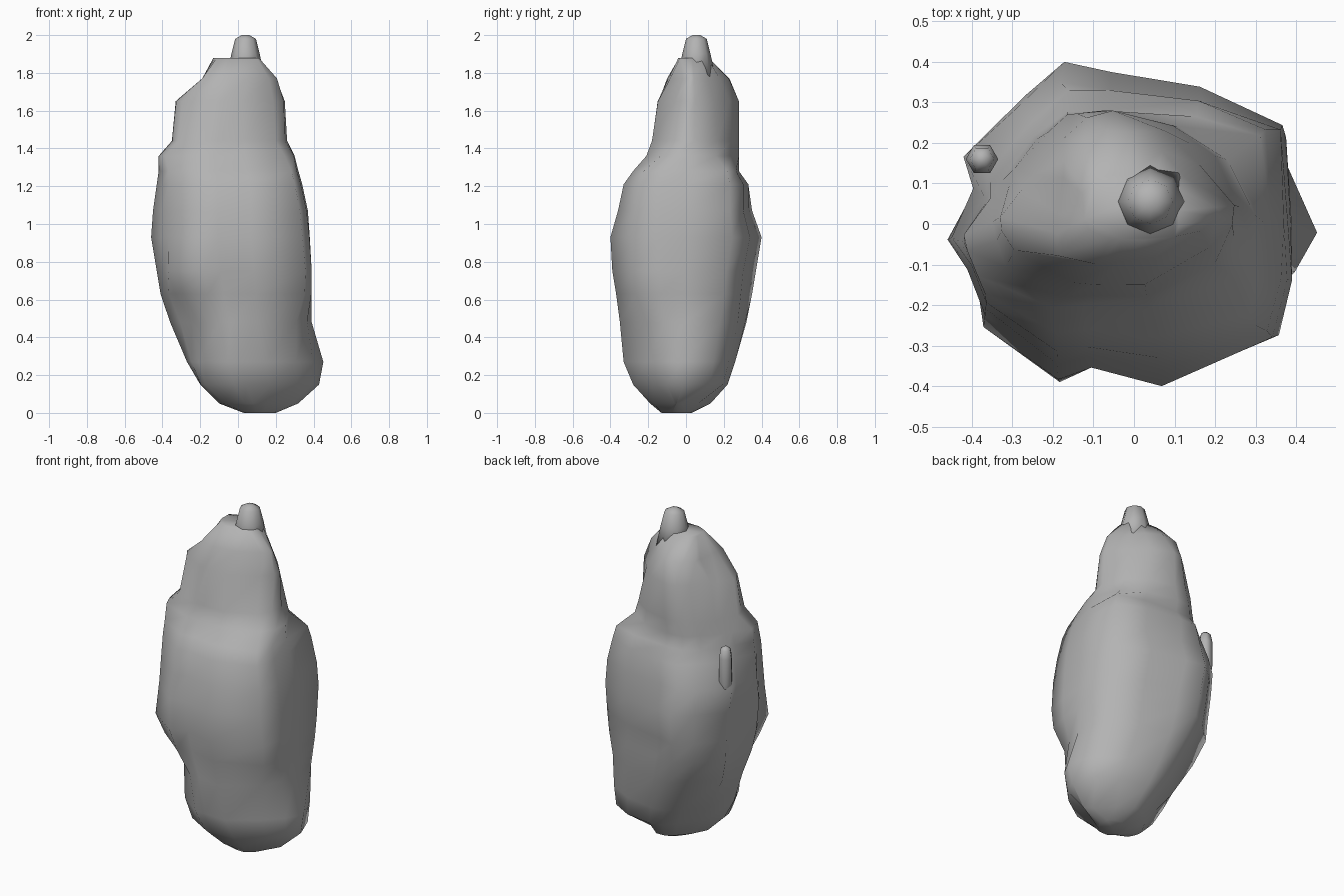
import bpy, bmesh
from math import cos, sin, tau
from mathutils import Vector

cube = bpy.data.objects.get("Cube")
if cube:
    bpy.data.objects.remove(cube, do_unlink=True)

stone = bpy.data.materials.new("stone grey")
stone.use_nodes = True
stone.diffuse_color = (0.45, 0.45, 0.45, 1)
stone.node_tree.nodes["Principled BSDF"].inputs["Base Color"].default_value = (0.45, 0.45, 0.45, 1)

# Craggy outline of the boulder at its widest, seen from above
OUTLINE = [(.37, .0), (.375, .25), (.2, .33), (-.02, .36), (-.15, .4), (-.26, .33),
           (-.41, .2), (-.36, .1), (-.46, -.045), (-.4, -.13), (-.38, -.26),
           (-.17, -.4), (-.07, -.35), (.11, -.4), (.36, -.29), (.375, -.14)]

# Eight directions around the rock, starting at +x and turning to +y
COMPASS = [Vector(d).normalized() for d in
           ((1, 0), (.82, .57), (0, 1), (-.82, .57), (-1, 0), (-.82, -.57), (0, -1), (.82, -.57))]

# Height, then reach of the rock along each direction, in hundredths
RINGS = [(0, 20, 15, 3, -4, -3, 2, 13, 20),
         (5, 35, 24, 13, 6, 10, 14, 19, 29),
         (15, 40, 38, 22, 12, 20, 25, 28, 36),
         (27, 40, 39, 26, 21, 27, 29, 33, 37),
         (48, 39, 40, 32, 33, 36, 31, 35, 38),
         (63, 39, 42, 35, 40, 41, 40, 37, 44),
         (75, 39, 43, 37, 41, 43, 45, 39, 45),
         (93, 38, 44, 40, 43, 46, 43, 40, 44),
         (107, 37, 43, 35, 44, 45, 42, 36, 42),
         (121, 34, 40, 33, 37, 43, 41, 33, 39),
         (128, 32, 38, 28, 35, 42, 40, 28, 36),
         (136, 30, 28, 28, 33, 42, 39, 21, 28),
         (144, 26, 26, 28, 32, 35, 32, 18, 22),
         (165, 25, 23, 28, 28, 33, 28, 15, 20),
         (177, 21, 19, 23, 23, 19, 20, 10, 16),
         (188, 11, 13, 12, 16, 13, 10, 4, 10)]


def ring_points(height, *reach):
    """Craggy ring pressed in or pulled out until it reaches its limits."""
    reach = [r / 100 for r in reach]
    east, north, west, south = reach[::2]
    center = Vector((east - west, north - south)) / 2
    half = Vector((east + west, north + south)) / 2
    z = height / 100
    crag = max(.2, 1 - abs(z - .8) / .9)
    ring = []
    for x, y in OUTLINE:
        p = Vector((x / .42, y / .4))
        p = p.normalized().lerp(p, crag)
        ring.append(center + p * half)
    for _ in range(12):
        for d, limit in zip(COMPASS, reach):
            far = max(p.dot(d) for p in ring)
            span = far - center.dot(d)
            for p in ring:
                pull = max(0, (p - center).dot(d) / span) ** 4
                p += d * (limit - far) * pull
    return [Vector((p.x, p.y, z)) for p in ring]


def round_rings(x, y, profile, sides):
    """Round rings about an upright axis from heights and radii."""
    angles = [tau * i / sides for i in range(sides)]
    return [[Vector((x + r * cos(a), y + r * sin(a), z)) for a in angles] for z, r in profile]


def loft(name, rings):
    """Skin a stack of rings and close both ends."""
    bm = bmesh.new()
    loops = [[bm.verts.new(p) for p in ring] for ring in rings]
    n = len(loops[0])
    for low, high in zip(loops, loops[1:]):
        for i in range(n):
            j = (i + 1) % n
            bm.faces.new((low[i], low[j], high[j], high[i]))
    bm.faces.new(loops[0][::-1])
    bm.faces.new(loops[-1])
    bmesh.ops.recalc_face_normals(bm, faces=bm.faces)
    for face in bm.faces:
        face.smooth = True
    mesh = bpy.data.meshes.new(name)
    bm.to_mesh(mesh)
    bm.free()
    mesh.materials.append(stone)
    obj = bpy.data.objects.new(name, mesh)
    bpy.context.collection.objects.link(obj)


# Main boulder, with a bulge pushed out low on one side
body = [ring_points(*ring) for ring in RINGS]
bulge = Vector((.4, -.04, .25))
for ring in body:
    for p in ring:
        p.x += .06 * max(0, 1 - (p - bulge).length / .2)
loft("boulder", body)

# Blunt peak on top, and a small nub standing on the back ridge
loft("peak", round_rings(.04, .055, [(1.78, .1), (1.9, .075), (1.98, .055), (2, .02)], 8))
loft("ridge_nub", round_rings(-.375, .16, [(.9, .01), (1.1, .04), (1.25, .04), (1.3, .03), (1.315, .012)], 6))
